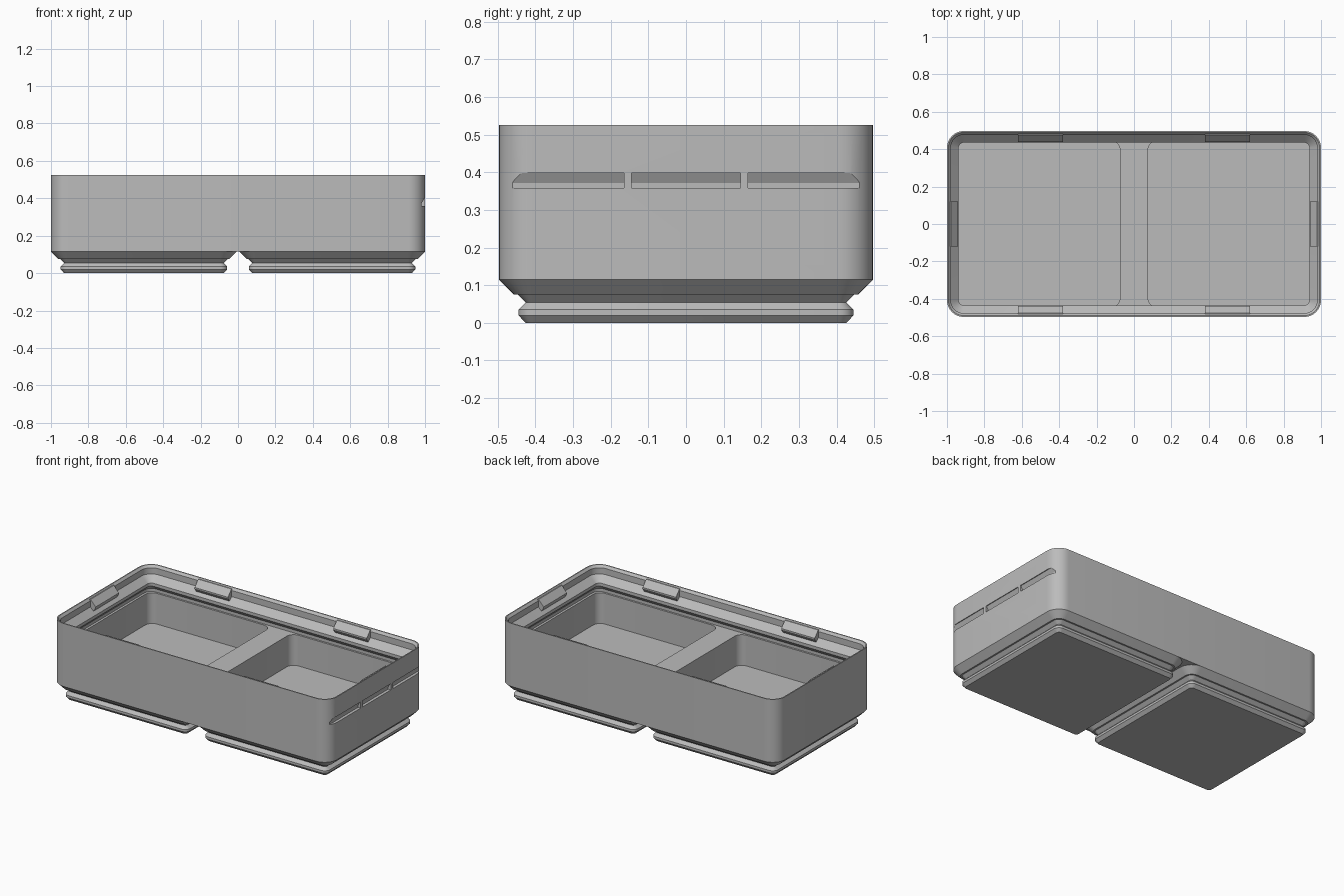
import bpy, bmesh, math

cube = bpy.data.objects.get("Cube")
if cube:
    bpy.data.objects.remove(cube, do_unlink=True)

grey = bpy.data.materials.new("plain grey")
grey.use_nodes = True
COLOUR = (0.5, 0.5, 0.5, 1)
grey.diffuse_color = COLOUR
grey.node_tree.nodes["Principled BSDF"].inputs["Base Color"].default_value = COLOUR

HX, HY, RADIUS, TOP = 1.0, 0.497, 0.09, 0.525


def make_object(name, bm):
    bmesh.ops.recalc_face_normals(bm, faces=bm.faces[:])
    mesh = bpy.data.meshes.new(name)
    bm.to_mesh(mesh)
    bm.free()
    mesh.materials.append(grey)
    obj = bpy.data.objects.new(name, mesh)
    bpy.context.collection.objects.link(obj)
    return obj


def rounded_ring(bm, cx, hx, hy, r, z, steps=8):
    """One horizontal rounded-rectangle loop of vertices."""
    ring = []
    for quarter, (sx, sy) in enumerate([(1, 1), (-1, 1), (-1, -1), (1, -1)]):
        for i in range(steps + 1):
            a = math.pi / 2 * (quarter + i / steps)
            ring.append(bm.verts.new((cx + sx * (hx - r) + r * math.cos(a),
                                      sy * (hy - r) + r * math.sin(a), z)))
    return ring


def loft(name, cx, hx, hy, r, profile):
    """Skin loops that follow (inset, height) steps of a profile."""
    bm = bmesh.new()
    rings = [rounded_ring(bm, cx, hx - d, hy - d, r - d, z) for d, z in profile]
    for a, b in zip(rings, rings[1:]):
        for i in range(len(a)):
            j = (i + 1) % len(a)
            bm.faces.new((a[i], a[j], b[j], b[i]))
    bm.faces.new(rings[0])
    bm.faces.new(rings[-1])
    return make_object(name, bm)


def prism(name, profile, start, end, place):
    """Extrude a (depth, height) profile between two positions."""
    bm = bmesh.new()
    ends = [[bm.verts.new(place(d, t, z)) for d, z in profile] for t in (start, end)]
    n = len(profile)
    for i in range(n):
        j = (i + 1) % n
        bm.faces.new((ends[0][i], ends[0][j], ends[1][j], ends[1][i]))
    bm.faces.new(ends[0])
    bm.faces.new(ends[1])
    return make_object(name, bm)


def cut(target, cutter):
    cutter.hide_render = True
    mod = target.modifiers.new("cut", "BOOLEAN")
    mod.operation, mod.solver, mod.object = "DIFFERENCE", "EXACT", cutter
    bpy.context.view_layer.objects.active = target
    bpy.ops.object.modifier_apply(modifier=mod.name)
    bpy.data.objects.remove(cutter, do_unlink=True)


# Box body with a stepped stacking lip and an undercut below the lip
body = loft("box_body", 0, HX, HY, RADIUS, [
    (0, 0.115), (0, TOP), (0.007, TOP), (0.02, 0.51), (0.02, 0.47),
    (0.062, 0.43), (0.062, 0.41), (0.04, 0.385), (0.04, 0.365)])

# Two deep pockets with a broad divider between them
for side in (-1, 1):
    cut(body, loft("pocket_cutter", side * 0.51, 0.435, 0.445, 0.05,
                   [(0, 0.165), (0, 0.375)]))

# Label slot in the right wall, broken by two small bridges
slot = [(1.1, 0.358), (0.981, 0.358), (0.981, 0.371), (0.995, 0.398), (1.1, 0.398)]
for start, end in [(-0.6, -0.165), (-0.145, 0.145), (0.165, 0.6)]:
    cut(body, prism("slot_cutter", slot, start, end, lambda d, t, z: (d, t, z)))

# Stepped feet with a snap groove
feet = [loft(name, side * 0.503, HY, HY, RADIUS, [
    (0.07, 0), (0.052, 0.02), (0.052, 0.035), (0.071, 0.054),
    (0.05, 0.075), (0.04, 0.075), (0, 0.115)])
    for name, side in (("right_foot", -1), ("left_foot", 1))]

# Snap tabs inside the lip
tab = [(0.015, 0.52), (0.022, 0.52), (0.058, 0.48), (0.058, 0.472), (0.04, 0.445), (0.015, 0.445)]
tabs = []
for s in (-1, 1):
    label = "back" if s > 0 else "front"
    for c in (-0.5, 0.5):
        tabs.append(prism(label + "_snap_tab", tab, c - 0.12, c + 0.12,
                          lambda d, t, z: (t, s * (HY - d), z)))
    label = "left" if s > 0 else "right"
    tabs.append(prism(label + "_snap_tab", tab, -0.12, 0.12,
                      lambda d, t, z: (s * (HX - d), t, z)))

# Smooth rounded corners while keeping the steps crisp
bpy.ops.object.select_all(action="DESELECT")
for obj in [body] + feet:
    obj.select_set(True)
bpy.context.view_layer.objects.active = body
bpy.ops.object.shade_smooth_by_angle(angle=math.radians(25))
